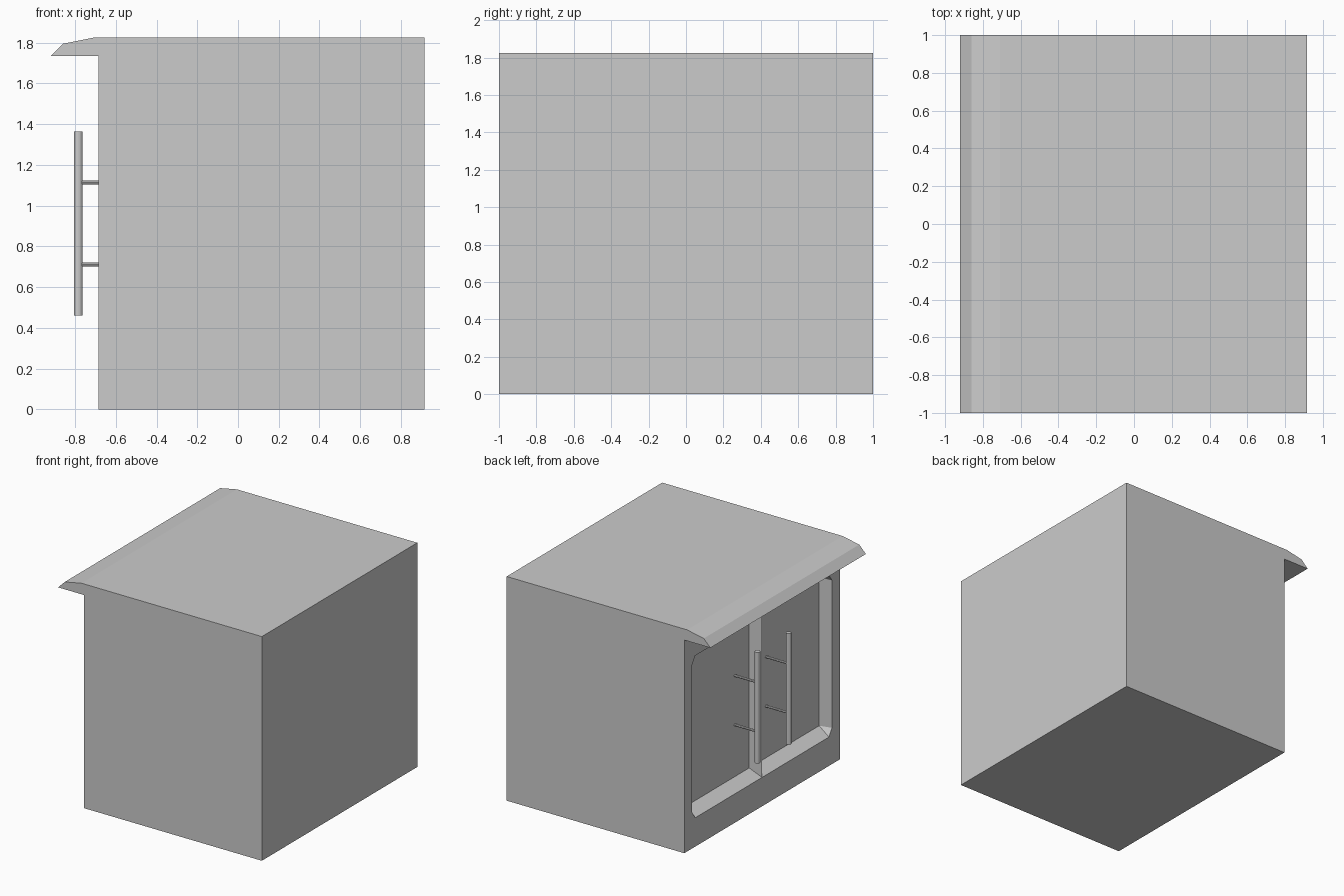
import bpy, bmesh, math
from mathutils import Matrix, Vector

if "Cube" in bpy.data.objects:
    bpy.data.objects.remove(bpy.data.objects["Cube"])

FRONT, PANEL = -0.685, -0.58      # door side plane and recessed panel plane
LIP = 1.735                       # underside of the overhang


def finish(name, bm):
    bmesh.ops.remove_doubles(bm, verts=bm.verts, dist=1e-4)
    bmesh.ops.recalc_face_normals(bm, faces=bm.faces)
    me = bpy.data.meshes.new(name)
    bm.to_mesh(me)
    bm.free()
    ob = bpy.data.objects.new(name, me)
    bpy.context.collection.objects.link(ob)
    return ob


# Cabinet body: overhanging top profile swept along y, doors pressed into -x side
profile = [(FRONT, 0), (0.915, 0), (0.915, 1.825), (-0.71, 1.825),
           (-0.86, 1.795), (-0.92, LIP), (FRONT, LIP)]
# one door opening: outer rim with cut corners, inner panel corners (y, z)
rim = [(0, 0.235), (0.86, 0.235), (0.9, 0.295),
       (0.9, 1.495), (0.86, 1.555), (0, 1.555)]
pan = [(0.015, 0.29), (0.885, 0.29), (0.885, 1.5), (0.015, 1.5)]

bm = bmesh.new()
for side in (1, -1):
    def face(pts):
        bm.faces.new([bm.verts.new((x, side * y, z)) for x, y, z in pts])

    # end wall and swept strips
    face([(x, 1, z) for x, z in profile])
    for (xa, za), (xb, zb) in zip(profile, profile[1:]):
        face([(xa, 0, za), (xb, 0, zb), (xb, 1, zb), (xa, 1, za)])

    R = [(FRONT, y, z) for y, z in rim]
    P = [(PANEL, y, z) for y, z in pan]
    # flat surround of the opening
    lo, hi = (FRONT, 1, 0), (FRONT, 1, LIP)
    face([(FRONT, 0, 0), lo, R[2], R[1], R[0]])
    face([lo, hi, R[3], R[2]])
    face([hi, (FRONT, 0, LIP), R[5], R[4], R[3]])
    # recess walls, cut corners and door panel
    face([R[0], R[1], P[1], P[0]])
    face([R[1], R[2], P[1]])
    face([R[2], R[3], P[2], P[1]])
    face([R[3], R[4], P[2]])
    face([R[4], R[5], P[3], P[2]])
    face([R[5], R[0], P[0], P[3]])
    face(P)
finish("cabinet_body", bm)


def rod(bm, a, b, radius, sides):
    a, b = Vector(a), Vector(b)
    rot = (b - a).to_track_quat('Z', 'Y').to_matrix().to_4x4()
    bmesh.ops.create_cone(bm, cap_ends=True, segments=sides, radius1=radius,
                          radius2=radius, depth=(b - a).length,
                          matrix=Matrix.Translation((a + b) / 2) @ rot)


# Bar handles with two stand-off posts each
for name, y in (("left_handle", 0.2), ("right_handle", -0.2)):
    bm = bmesh.new()
    rod(bm, (-0.784, y, 0.46), (-0.784, y, 1.365), 0.021, 12)
    for z in (0.712, 1.113):
        rod(bm, (-0.784, y, z), (PANEL, y, z), 0.01, 8)
    finish(name, bm)
